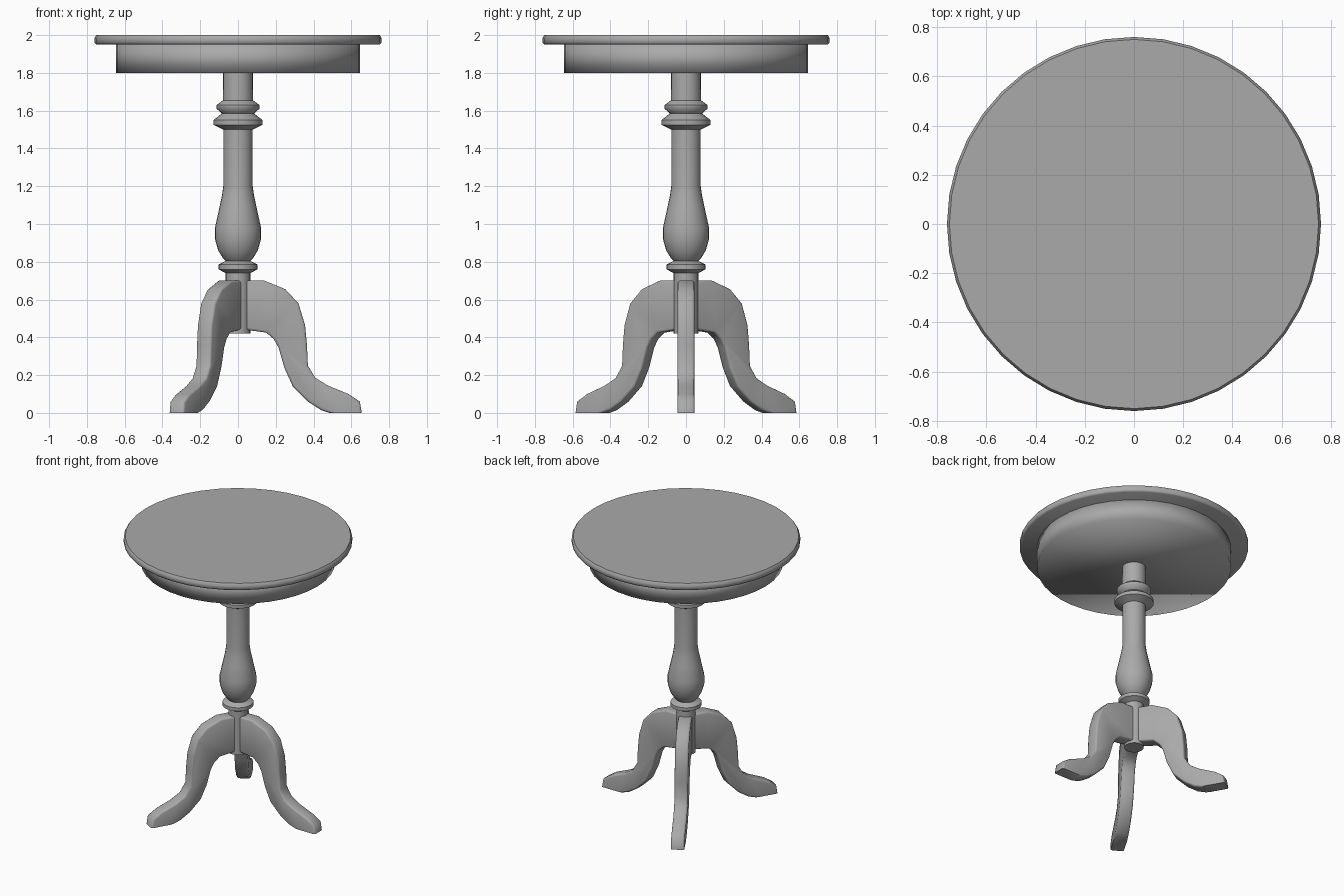
import bpy, bmesh
from math import cos, sin, pi, radians
from mathutils import Matrix

cube = bpy.data.objects.get("Cube")
if cube:
    bpy.data.objects.remove(cube, do_unlink=True)

grey = bpy.data.materials.new("warm_grey")
grey.use_nodes = True
colour = (0.4, 0.4, 0.4, 1)
grey.diffuse_color = colour
grey.node_tree.nodes["Principled BSDF"].inputs["Base Color"].default_value = colour


def finish(name, bm, angle):
    bmesh.ops.recalc_face_normals(bm, faces=bm.faces)
    mesh = bpy.data.meshes.new(name)
    bm.to_mesh(mesh)
    bm.free()
    mesh.materials.append(grey)
    obj = bpy.data.objects.new(name, mesh)
    bpy.context.collection.objects.link(obj)
    bpy.ops.object.select_all(action="DESELECT")
    obj.select_set(True)
    bpy.context.view_layer.objects.active = obj
    if angle is None:
        bpy.ops.object.shade_smooth()
    else:
        bpy.ops.object.shade_smooth_by_angle(angle=radians(angle))
    return obj


def turned(name, profile, sides, angle):
    """Closed solid of revolution from (radius, height) points, bottom to top."""
    bm = bmesh.new()
    rings = [[bm.verts.new((r * cos(2 * pi * i / sides), r * sin(2 * pi * i / sides), z))
              for i in range(sides)] for r, z in profile]
    for low, high in zip(rings, rings[1:]):
        for i in range(sides):
            j = (i + 1) % sides
            bm.faces.new((low[i], low[j], high[j], high[i]))
    bm.faces.new(rings[0][::-1])
    bm.faces.new(rings[-1])
    return finish(name, bm, angle)


# Round top and the drum under it
turned("table_top", [(0.75, 1.95), (0.76, 1.96), (0.76, 1.985), (0.75, 2.0)], 40, 50)
turned("apron", [(0.645, 1.8), (0.645, 1.955)], 40, None)

# Turned column, with its rings and vase
turned("column", [
    (0.065, 0.42), (0.065, 0.74), (0.103, 0.76), (0.103, 0.785), (0.065, 0.805),
    (0.08, 0.82), (0.105, 0.86), (0.122, 0.92), (0.122, 0.98), (0.1, 1.08),
    (0.085, 1.15), (0.078, 1.2), (0.078, 1.5), (0.13, 1.525), (0.13, 1.55),
    (0.085, 1.585), (0.113, 1.61), (0.113, 1.63), (0.08, 1.655), (0.078, 1.81)], 24, 50)

# Three curved legs: side profile (radius, height), extruded and eased at the edges
leg_profile = [
    (0.04, 0.7), (0.14, 0.7), (0.25, 0.655), (0.32, 0.58), (0.355, 0.465),
    (0.365, 0.36), (0.37, 0.25), (0.41, 0.185), (0.475, 0.145), (0.585, 0.1),
    (0.645, 0.06), (0.655, 0.0), (0.485, 0.0), (0.44, 0.015), (0.37, 0.06),
    (0.29, 0.14), (0.245, 0.24), (0.215, 0.345), (0.19, 0.39), (0.15, 0.425),
    (0.04, 0.44)]
HALF = 0.045

for name, turn in (("left_leg", 0), ("back_leg", 120), ("front_leg", 240)):
    bm = bmesh.new()
    side = bm.faces.new([bm.verts.new((r, -HALF, z)) for r, z in leg_profile])
    new = bmesh.ops.extrude_face_region(bm, geom=[side])["geom"]
    bmesh.ops.translate(bm, vec=(0, 2 * HALF, 0),
                        verts=[v for v in new if isinstance(v, bmesh.types.BMVert)])
    # Ease the long edges of both sides, leaving the sole and the inner end crisp
    rim = [e for e in bm.edges
           if abs(e.verts[0].co.y - e.verts[1].co.y) < 0.001
           and max(v.co.z for v in e.verts) > 0.001
           and max(v.co.x for v in e.verts) > 0.05]
    bmesh.ops.bevel(bm, geom=rim, offset=0.012, segments=2, profile=0.5, affect="EDGES")
    bm.transform(Matrix.Rotation(radians(turn), 4, "Z"))
    finish(name, bm, 50)
